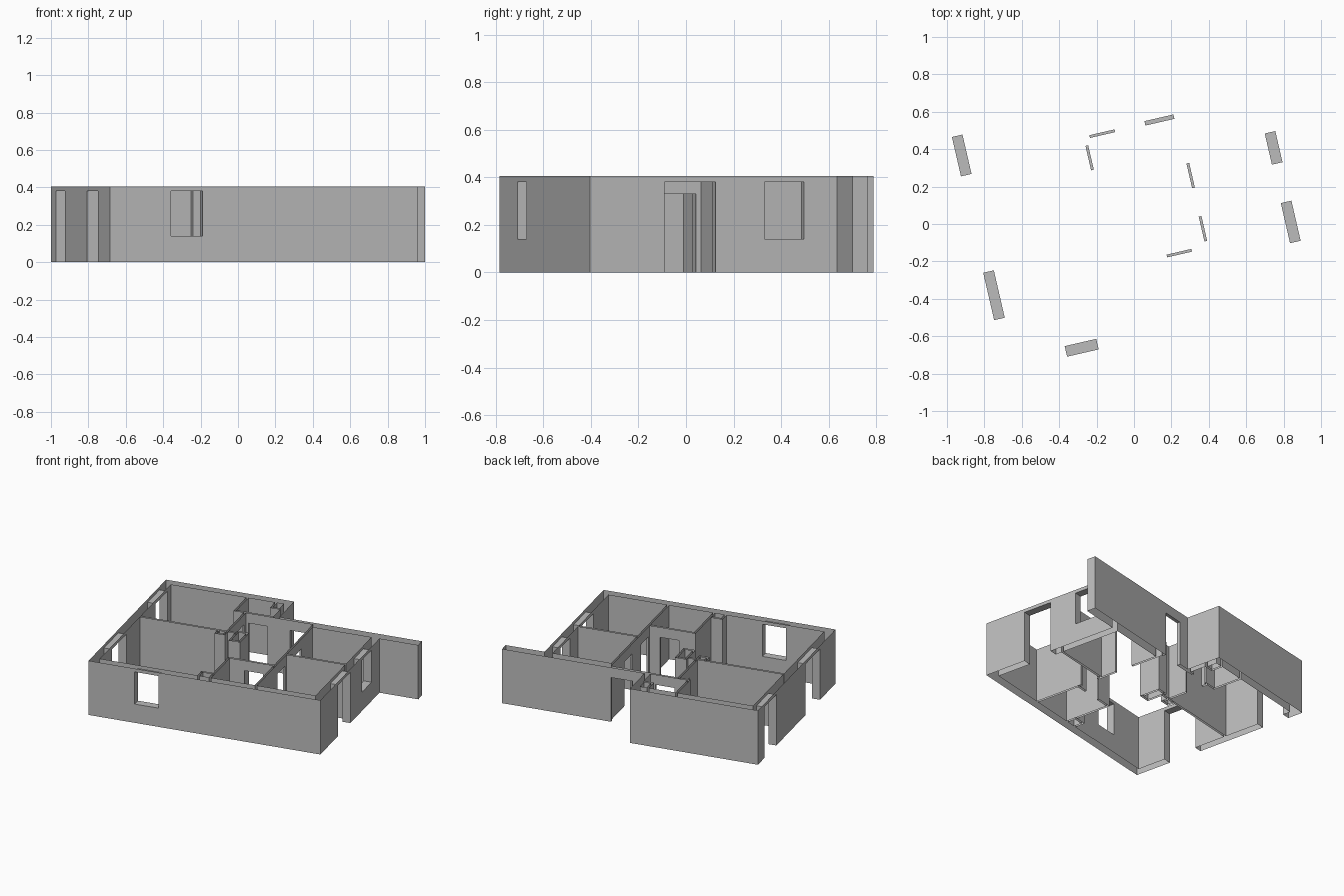
import bpy, bmesh, math
from mathutils import Matrix, Vector

cube = bpy.data.objects.get("Cube")
if cube:
    bpy.data.objects.remove(cube)

HEIGHT, SILL, DOOR, TALL = 0.405, 0.14, 0.33, 0.38
T, THIN = 0.058, 0.015          # outer wall and partition thickness
W, D, WING = 1.692, 1.4, 1.975  # plan width, plan depth, end of the wing wall
STEP, BACK = 0.935, 1.134       # stepped corner of the back
PLACE = Matrix.Translation((-0.685, -0.785, 0)) @ Matrix.Rotation(math.radians(13), 4, 'Z')

grey = bpy.data.materials.new("plain_grey")
grey.use_nodes = True
grey.diffuse_color = (0.5, 0.5, 0.5, 1)
grey.node_tree.nodes["Principled BSDF"].inputs["Base Color"].default_value = (0.5, 0.5, 0.5, 1)


def shaft(x0, x1, y0, y1):
    """Four thin walls round a hollow service shaft."""
    return [(x0, x1, y0, y0 + THIN), (x0, x1, y1 - THIN, y1),
            (x0, x0 + THIN, y0, y1), (x1 - THIN, x1, y0, y1)]


# Plan rectangles: x0, x1, y0, y1
outer = [
    (0, W, 0, T),                        # front
    (0, T, 0, D),                        # left side of plan
    (W - T, W, 0, BACK),                 # right side of plan
    (0, STEP, D - T, D),                 # back
    (STEP - 0.04, STEP, 1.11, D),        # step in the back
    (STEP, 1.205, 1.11, BACK),           # entrance wall
    (1.19, WING, BACK - 0.066, BACK),    # wing
]
inner = [
    (T, 0.76, 0.782, 0.797),             # bedroom / living room
    (0.685, 0.70, 0.79, 1.127),          # bedroom / hall
    (0.61, STEP, 1.112, 1.127),          # hall / back bathroom
    (0.61, 0.625, 1.112, D - T),         # bedroom / back bathroom
    (1.19, 1.205, T, 1.11),              # hall / right rooms
    (1.205, W - T, 0.592, 0.607),        # between right rooms
    (0.855, 0.87, T, 0.412),             # living room / front bathroom
    (0.855, 1.19, 0.397, 0.412),         # hall / front bathroom
]
inner += shaft(0.77, 0.87, T - THIN, 0.135)
inner += shaft(0.82, 0.90, 1.25, D - T + THIN)
inner += shaft(0.755, 0.84, 0.66, 0.82)
inner += shaft(0.625, 0.70, 0.73, 0.797)

# Openings: plan rectangle, then bottom and top
openings = [
    (0.336, 0.509, 0, T, SILL, TALL),
    (0, T, 0.278, 0.538, 0, TALL),
    (0, T, 1.067, 1.283, 0, TALL),
    (W - T, W, 0.323, 0.543, 0, TALL),
    (W - T, W, 0.754, 0.925, SILL, TALL),
    (1.022, 1.181, 1.11, BACK, 0, DOOR),
    (0.718, 0.857, 1.112, 1.127, 0, DOOR),
    (0.685, 0.70, 0.942, 1.076, 0, DOOR),
    (1.19, 1.205, 0.727, 0.863, 0, DOOR),
    (1.19, 1.205, 0.435, 0.571, 0, DOOR),
    (0.977, 1.113, 0.397, 0.412, 0, DOOR),
]

# Grid lines through every wall and opening edge
rects = outer + inner + openings
lines = [sorted({round(v, 4) for r in rects for v in r[:2]}),
         sorted({round(v, 4) for r in rects for v in r[2:4]}),
         [0, SILL, DOOR, TALL, HEIGHT]]
size = [len(l) - 1 for l in lines]


def inside(r, x, y):
    return r[0] < x < r[1] and r[2] < y < r[3]


def owner(c):
    """Name of the part that fills a grid cell, or None."""
    if any(i < 0 or i >= n for i, n in zip(c, size)):
        return None
    x, y, z = [(l[i] + l[i + 1]) / 2 for l, i in zip(lines, c)]
    if any(inside(o, x, y) and o[4] < z < o[5] for o in openings):
        return None
    if any(inside(r, x, y) for r in outer):
        return "outer_walls"
    if any(inside(r, x, y) for r in inner):
        return "partition_walls"
    return None


cells = {(i, j, k): owner((i, j, k))
         for i in range(size[0]) for j in range(size[1]) for k in range(size[2])}
parts = {"outer_walls": bmesh.new(), "partition_walls": bmesh.new()}

# Skin each filled cell where it meets air; wall tops and undersides stay open
for c, name in cells.items():
    if not name:
        continue
    bm = parts[name]
    for axis in range(3):
        for side in (0, 1):
            n = list(c)
            n[axis] += 1 if side else -1
            if cells.get(tuple(n)) or (axis == 2 and not 0 <= n[2] < size[2]):
                continue
            a, b = (axis + 1) % 3, (axis + 2) % 3
            corners = []
            for s, t in ((0, 0), (1, 0), (1, 1), (0, 1)):
                p = [0, 0, 0]
                p[axis] = lines[axis][c[axis] + side]
                p[a] = lines[a][c[a] + s]
                p[b] = lines[b][c[b] + t]
                corners.append(bm.verts.new(PLACE @ Vector(p)))
            bm.faces.new(corners if side else corners[::-1])

for name, bm in parts.items():
    bmesh.ops.remove_doubles(bm, verts=bm.verts[:], dist=0.0002)
    bmesh.ops.dissolve_limit(bm, angle_limit=0.01, verts=bm.verts[:], edges=bm.edges[:])
    mesh = bpy.data.meshes.new(name)
    bm.to_mesh(mesh)
    bm.free()
    mesh.materials.append(grey)
    bpy.context.collection.objects.link(bpy.data.objects.new(name, mesh))
